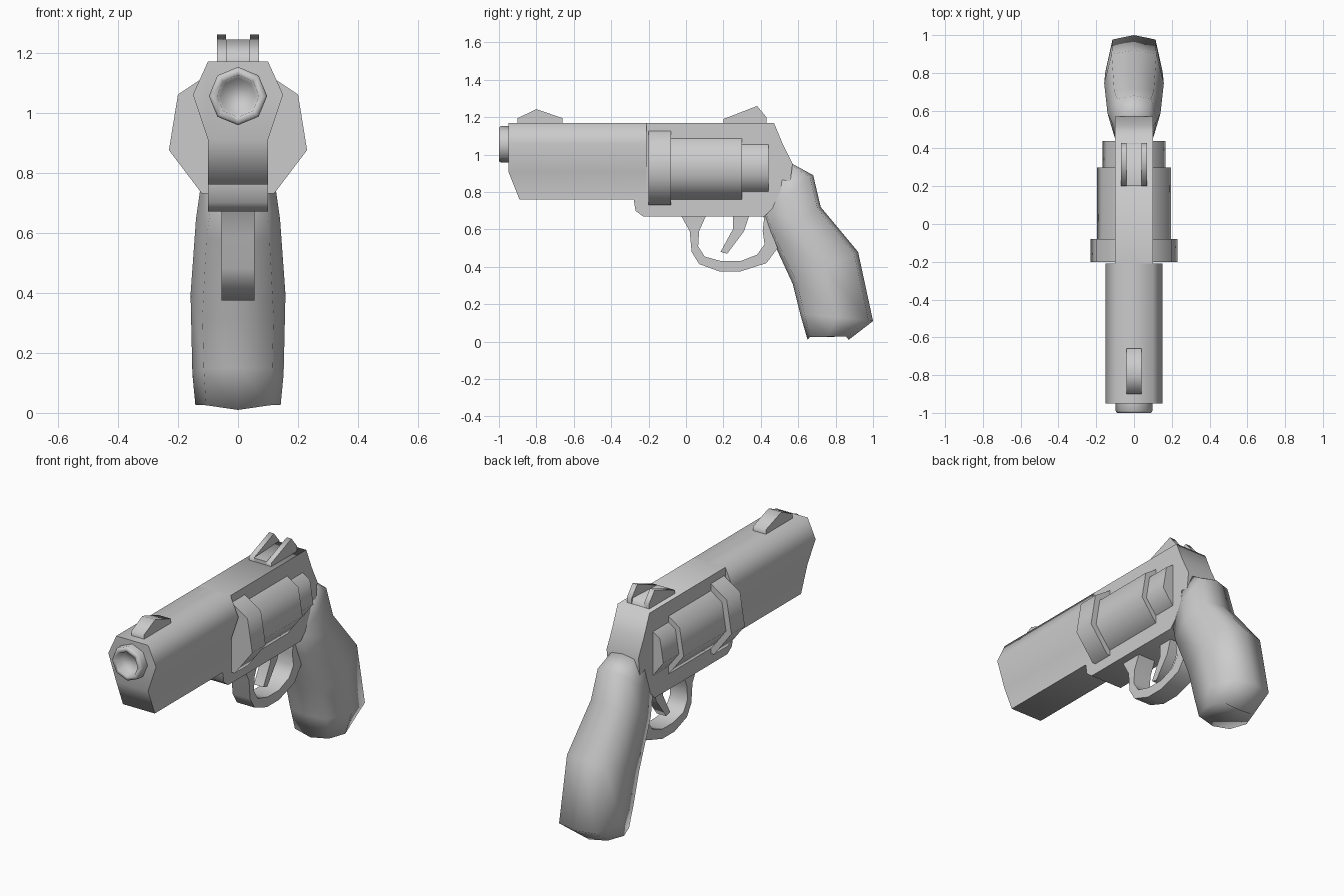
import bpy, bmesh, math

cube = bpy.data.objects.get("Cube")
if cube:
    bpy.data.objects.remove(cube, do_unlink=True)

metal = bpy.data.materials.new("plain grey")
metal.use_nodes = True
metal.diffuse_color = (0.6, 0.6, 0.6, 1)
metal.node_tree.nodes["Principled BSDF"].inputs["Base Color"].default_value = (0.6, 0.6, 0.6, 1)


def loft(name, rings, split=None):
    """Skin a list of equal-length point rings and cap both ends."""
    bm = bmesh.new()
    loops = [[bm.verts.new(p) for p in ring] for ring in rings]
    n = len(rings[0])
    for a, b in zip(loops, loops[1:]):
        for i in range(n):
            j = (i + 1) % n
            bm.faces.new((a[i], a[j], b[j], b[i]))
    bm.faces.new(loops[0])
    bm.faces.new(loops[-1])
    if split:
        bmesh.ops.connect_vert_pair(bm, verts=[loops[0][i] for i in split])
    bmesh.ops.recalc_face_normals(bm, faces=bm.faces)
    mesh = bpy.data.meshes.new(name)
    bm.to_mesh(mesh)
    bm.free()
    mesh.materials.append(metal)
    obj = bpy.data.objects.new(name, mesh)
    bpy.context.collection.objects.link(obj)
    bpy.ops.object.select_all(action='DESELECT')
    obj.select_set(True)
    bpy.context.view_layer.objects.active = obj
    bpy.ops.object.shade_smooth_by_angle(angle=math.radians(80))
    return obj


def plate(name, profile, x0, x1):
    """Side profile of (y, z) points extruded across x."""
    return loft(name, [[(x, y, z) for y, z in profile] for x in (x0, x1)])


def mirrored(half):
    """Close a half section of (x, z) points across x = 0."""
    return half + [(-x, z) for x, z in reversed(half)]


# Barrel shroud: faceted section with a raked lower front
section = mirrored([(0.10, 1.17), (0.15, 1.06), (0.10, 0.91), (0.10, 0.76)])
front = [(x, -0.89 if z < 0.8 else -0.95, z) for x, z in section]
loft("barrel", [front, [(x, -0.21, z) for x, z in section]], split=(2, 5))

# Muzzle ring with a recessed bore
muzzle = []
for r, y in ((0.097, -0.94), (0.097, -0.99), (0.09, -1.0), (0.07, -1.0), (0.06, -0.955)):
    muzzle.append([(r * math.sin(k * math.pi / 4), y, 1.055 + r * math.cos(k * math.pi / 4))
                   for k in range(8)])
loft("muzzle", muzzle)

# Frame
plate("frame", [(-0.28, 0.76), (-0.27, 0.70), (-0.23, 0.67), (0.42, 0.67), (0.55, 0.80),
                (0.57, 0.95), (0.52, 1.05), (0.47, 1.17), (-0.21, 1.17), (-0.21, 0.76)],
      -0.10, 0.10)

# Stepped cylinder
drum = mirrored([(0.05, 0.23), (0.20, 0.13), (0.23, -0.055), (0.12, -0.20)])
steps = ((1, -0.20, -0.08), (0.85, -0.08, 0.30), (0.72, 0.30, 0.44))
loft("cylinder", [[(x * s, y, 0.93 + z * s) for x, z in drum]
                  for s, y0, y1 in steps for y in (y0, y1)])

# Grip: rings given by front point, back point and half width
grip = []
around = [(0, 0), (0.06, 0.75), (0.5, 1), (0.94, 0.75),
          (1, 0), (0.94, -0.75), (0.5, -1), (0.06, -0.75)]
for fy, fz, by, bz, w in ((0.44, 0.82, 0.57, 0.95, 0.095),
                          (0.41, 0.68, 0.68, 0.89, 0.12),
                          (0.45, 0.57, 0.72, 0.72, 0.14),
                          (0.57, 0.31, 0.92, 0.48, 0.158),
                          (0.61, 0.15, 1.00, 0.11, 0.152),
                          (0.65, 0.02, 0.87, 0.01, 0.142)):
    grip.append([(s * w, fy + t * (by - fy), fz + t * (bz - fz)) for t, s in around])
grip[-1] = [(x, y, z + 0.15 * abs(x) - 0.01 * (z > 0.012)) for x, y, z in grip[-1]]
loft("grip", grip)

# Trigger guard: outer and inner edge of the loop, skinned as a band
outer = [(-0.03, 0.68), (0.02, 0.59), (0.03, 0.48), (0.07, 0.415), (0.18, 0.375),
         (0.29, 0.375), (0.43, 0.42), (0.49, 0.50), (0.45, 0.60), (0.47, 0.68)]
inner = [(0.11, 0.68), (0.07, 0.59), (0.065, 0.51), (0.10, 0.455), (0.19, 0.43),
         (0.29, 0.43), (0.38, 0.465), (0.42, 0.52), (0.41, 0.59), (0.42, 0.68)]
loft("trigger_guard", [[(-0.055, *o), (0.055, *o), (0.055, *i), (-0.055, *i)]
                       for o, i in zip(outer, inner)])

# Trigger
plate("trigger", [(0.25, 0.68), (0.25, 0.60), (0.185, 0.48), (0.22, 0.47),
                  (0.31, 0.59), (0.34, 0.68)], -0.03, 0.03)

# Sights
plate("front_sight", [(-0.90, 1.165), (-0.90, 1.195), (-0.80, 1.243),
                      (-0.66, 1.195), (-0.66, 1.165)], -0.04, 0.04)
post = [(0.20, 1.165), (0.20, 1.19), (0.38, 1.26), (0.43, 1.20), (0.43, 1.165)]
plate("left_rear_sight", post, 0.04, 0.07)
plate("right_rear_sight", post, -0.07, -0.04)
plate("rear_sight_notch", [(0.20, 1.165), (0.20, 1.19), (0.42, 1.20), (0.43, 1.165)],
      -0.04, 0.04)
